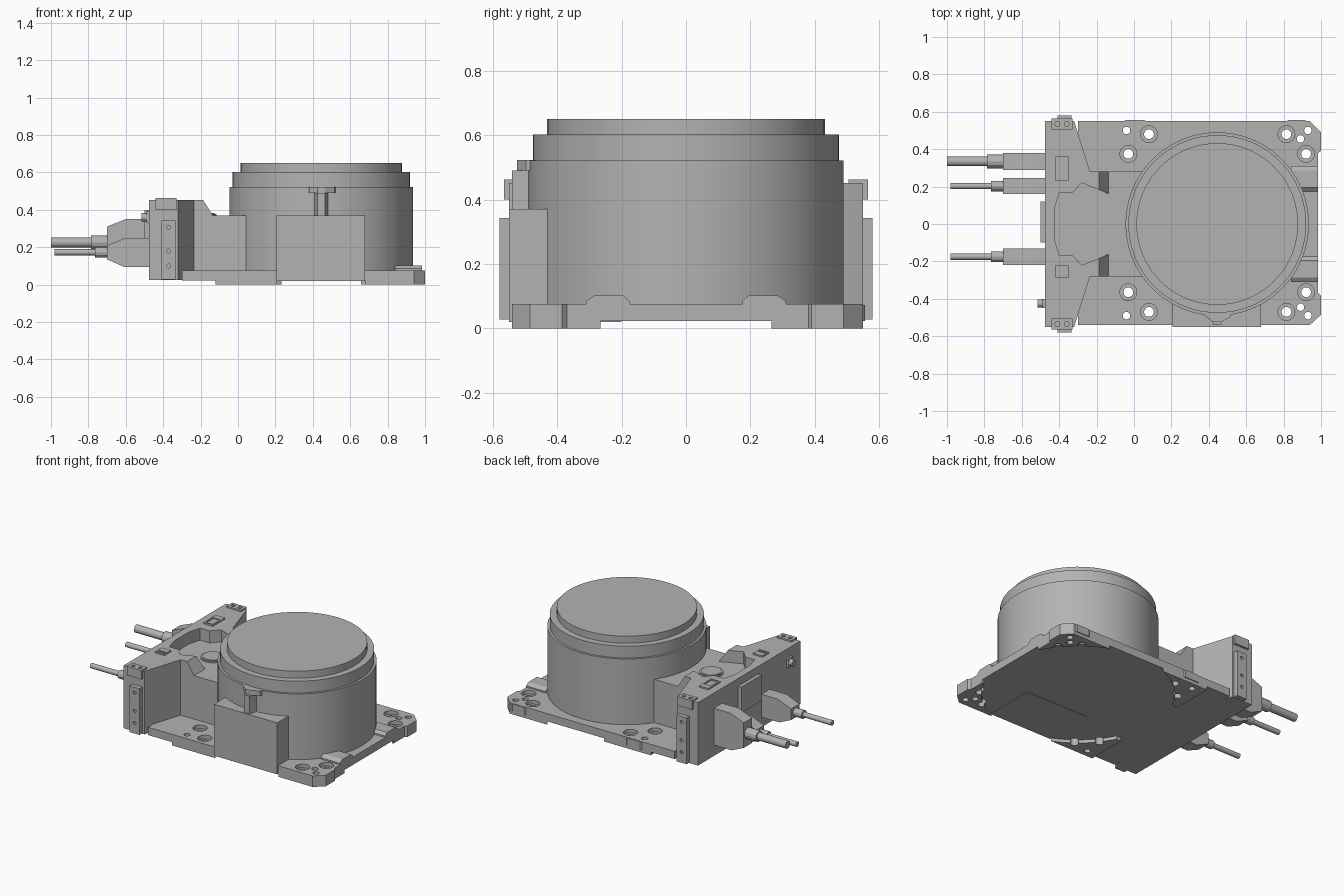
import bpy, bmesh, math
from mathutils import Vector

cube = bpy.data.objects.get("Cube")
if cube:
    bpy.data.objects.remove(cube, do_unlink=True)

grey = bpy.data.materials.new("machine grey")
grey.use_nodes = True
COLOUR = (0.45, 0.45, 0.45, 1)
grey.diffuse_color = COLOUR
grey.node_tree.nodes["Principled BSDF"].inputs["Base Color"].default_value = COLOUR


def prism(name, pts, lo, hi, axis="z"):
    """Extrude a 2D outline along an axis: z takes (x,y), y takes (x,z), x takes (y,z)."""
    place = {"z": lambda a, b, c: (a, b, c),
             "y": lambda a, b, c: (a, c, b),
             "x": lambda a, b, c: (c, a, b)}[axis]
    bm = bmesh.new()
    low = [bm.verts.new(place(a, b, lo)) for a, b in pts]
    high = [bm.verts.new(place(a, b, hi)) for a, b in pts]
    bm.faces.new(low)
    bm.faces.new(high)
    n = len(pts)
    for i in range(n):
        j = (i + 1) % n
        bm.faces.new((low[i], low[j], high[j], high[i]))
    bmesh.ops.recalc_face_normals(bm, faces=bm.faces)
    mesh = bpy.data.meshes.new(name)
    bm.to_mesh(mesh)
    bm.free()
    mesh.materials.append(grey)
    ob = bpy.data.objects.new(name, mesh)
    bpy.context.collection.objects.link(ob)
    return ob


def box(name, x0, x1, y0, y1, z0, z1):
    return prism(name, [(x0, y0), (x1, y0), (x1, y1), (x0, y1)], z0, z1)


def disc(name, a, b, r, lo, hi, axis="z", n=24):
    ring = [(a + r * math.cos(math.tau * i / n), b + r * math.sin(math.tau * i / n))
            for i in range(n)]
    return prism(name, ring, lo, hi, axis)


def cut(ob, cutters, keep=False):
    """Subtract cutters from an object and bake the result."""
    for c in cutters:
        c.hide_render = True
        mod = ob.modifiers.new("cut", "BOOLEAN")
        mod.operation, mod.solver, mod.object = "DIFFERENCE", "EXACT", c
    deps = bpy.context.evaluated_depsgraph_get()
    mesh = bpy.data.meshes.new_from_object(ob.evaluated_get(deps))
    ob.modifiers.clear()
    ob.data = mesh
    if not keep:
        for c in cutters:
            bpy.data.objects.remove(c, do_unlink=True)


def mirrored(pts):
    """Complete a symmetric outline from its -y half."""
    return pts + [(x, -y) for x, y in reversed(pts)]


CX = 0.445  # drum axis

# Base plate and corner feet share one outline
outline = [(-.30, -.54), (.94, -.54), (1, -.485), (1, -.385), (.985, -.37),
           (.985, .38), (1, .39), (1, .49), (.94, .55), (-.30, .55)]
plate = prism("base_plate", outline, .022, .075)
feet = prism("corner_feet", outline, 0, .022)
cut(feet, [disc("foot_arc_cutter", CX, 0, .59, -.1, .1, n=96),
           box("foot_middle_cutter", -1, 2, -.265, .265, -.1, .1),
           box("foot_end_cutter", -1, -.12, -1, 1, -.1, .1)])

# Mounting holes with counterbores, and dowel holes
holes, bores = [], []
for s in (-1, 1):
    shift = .005 * s + .005
    for x, y in ((.08, .47), (-.03, .365), (.815, .47), (.92, .365)):
        holes.append(disc("hole_cutter", x, s * y + shift, .026, -.1, .2))
        bores.append(disc("bore_cutter", x, s * y + shift, .045, .05, .2))
    for x, y in ((-.04, .49), (.89, .445), (.93, .49)):
        holes.append(disc("hole_cutter", x, s * y + shift, .02, -.1, .2))
cut(feet, holes, keep=True)
cut(plate, holes + bores)

# Locating bumps on the back edge
for x0, x1 in ((-.06, .07), (.81, .93)):
    prism("edge_bump", [(x0, .545), (x1, .545), (x1 - .015, .556), (x0 + .015, .556)],
          .022, .073)

# Stepped drum
for name, r, z0, z1 in (("drum_body", .49, .06, .522),
                        ("drum_collar", .475, .52, .602),
                        ("drum_cap", .432, .60, .65)):
    disc(name, CX, 0, r, z0, z1, n=96)

# Front block and pointer tab
box("front_block", .205, .68, -.55, -.2, .02, .37)
prism("tab_head", [(.37, -.46), (.385, -.497), (.425, -.525), (.465, -.525),
                   (.515, -.497), (.53, -.46)], .49, .523)
prism("tab_stem", [(.40, -.46), (.424, -.54), (.466, -.54), (.49, -.46)], .36, .49)

# Low clamps on the free end of the plate
for s in (-1, 1):
    prism("end_clamp", [(s * .175, .07), (s * .31, .07), (s * .31, .085),
                        (s * .285, .102), (s * .195, .102), (s * .175, .085)],
          .84, .985, "x")

# Connector housing: wide panel narrowing to the drum, sloped step and recess
housing = prism("connector_housing",
                mirrored([(-.475, -.55), (-.32, -.55), (-.235, -.28), (.1, -.28)]),
                .025, .452)
step = prism("step_cutter", [(-.135, .37), (.3, .37), (.3, .6), (-.279, .6)], -1, 1, "y")
recess = prism("recess_cutter",
               mirrored([(-.425, -.08), (-.40, -.165), (-.33, -.165), (-.28, -.22),
                         (-.12, -.155)]), .37, .6)
cut(housing, [step, recess])
disc("recess_boss", -.19, 0, .075, .36, .378, n=48)
disc("boss_cap", -.19, 0, .064, .37, .384, n=48)

# Side strips and top clamps with screw holes
for s in (-1, 1):
    strip = box("side_strip", -.41, -.335, *sorted((s * .54, s * .58)), .028, .343)
    cut(strip, [disc("screw_cutter", -.372, z, .011, *sorted((s * .57, s * .7)), "y", 16)
                for z in (.305, .18, .10)])
    clamp = box("top_clamp", -.44, -.33, *sorted((s * .505, s * .565)), .40, .462)
    cut(clamp, [disc("screw_cutter", x, s * .535, .013, .452, .6, n=16)
                for x in (-.41, -.36)])

# Small covers on the housing
for y0, y1 in ((.23, .36), (-.29, -.22)):
    cover = box("top_cover", -.42, -.35, y0, y1, .44, .462)
    cut(cover, [box("cover_cutter", -.41, -.36, y0 + .012, y1 - .04, .456, .6)])
box("rear_plate", -.50, -.46, -.1, .12, .225, .40)
box("rear_stud_base", -.49, -.46, -.45, -.40, .33, .39)
disc("rear_stud", -.425, .36, .022, -.515, -.47, "x")

# Cable connectors: tapered plug, gland and cable
plugs = ((.335, .045, .10, .35, .037, .785, .026, 1.0),
         (.203, .043, .095, .25, .028, .765, .017, .98),
         (-.175, .045, .095, .25, .028, .765, .017, .98))
for y, half, z0, z1, gland_r, gland_x, cable_r, cable_x in plugs:
    mid = (z0 + z1) / 2
    prism("plug", [(-.46, z0), (-.61, z0), (-.70, z0 + .04), (-.70, z1 - .04),
                   (-.60, z1), (-.46, z1)], y - half, y + half, "y")
    disc("gland", y, mid, gland_r, -gland_x, -.69, "x", 12)
    disc("cable", y, mid, cable_r, -cable_x, -gland_x + .02, "x")

# Smooth the round surfaces and keep hard edges
bpy.ops.object.select_all(action="DESELECT")
parts = [o for o in bpy.context.collection.objects if o.type == "MESH"]
for o in parts:
    o.select_set(True)
bpy.context.view_layer.objects.active = parts[0]
bpy.ops.object.shade_smooth_by_angle(angle=math.radians(25))
